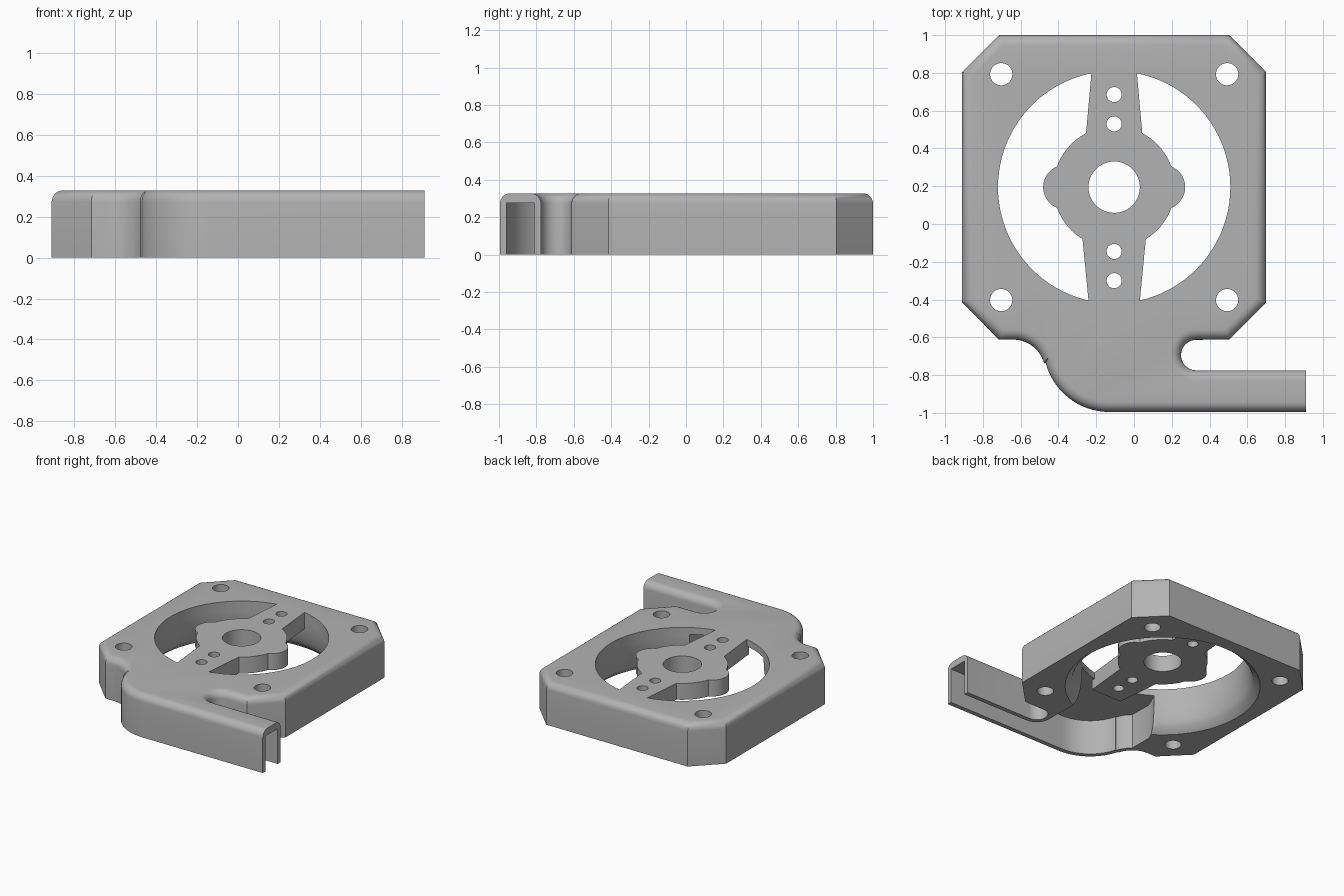
import bpy, bmesh
from math import sin, cos, pi, radians, sqrt

if "Cube" in bpy.data.objects:
    bpy.data.objects.remove(bpy.data.objects["Cube"])

HEIGHT = 0.328
CX, CY = -0.105, 0.195      # fan axis
R_HOLE, R_MOUTH = 0.615, 0.70

grey = bpy.data.materials.new("light grey plastic")
grey.use_nodes = True
grey.diffuse_color = (0.45, 0.45, 0.45, 1)
grey.node_tree.nodes["Principled BSDF"].inputs["Base Color"].default_value = (0.45, 0.45, 0.45, 1)


def arc(x, y, r, start, end, n=12):
    angles = [radians(start + (end - start) * i / n) for i in range(n + 1)]
    return [(x + r * cos(a), y + r * sin(a)) for a in angles]


def finish(name, bm):
    bmesh.ops.recalc_face_normals(bm, faces=bm.faces)
    mesh = bpy.data.meshes.new(name)
    bm.to_mesh(mesh)
    bm.free()
    mesh.materials.append(grey)
    obj = bpy.data.objects.new(name, mesh)
    bpy.context.collection.objects.link(obj)
    return obj


def prism(name, points, z0, z1, fillet=0, flat_end=None):
    """Extrude an outline; optionally round its top rim except at x = flat_end."""
    bm = bmesh.new()
    face = bm.faces.new([bm.verts.new((x, y, z0)) for x, y in points])
    top = bmesh.ops.extrude_face_region(bm, geom=[face], use_keep_orig=True)["geom"]
    for v in top:
        if isinstance(v, bmesh.types.BMVert):
            v.co.z = z1
    bmesh.ops.recalc_face_normals(bm, faces=bm.faces)
    if fillet:
        rim = [e for e in bm.edges if all(v.co.z > z1 - 1e-4 for v in e.verts)
               and not all(abs(v.co.x - flat_end) < 1e-4 for v in e.verts)]
        bmesh.ops.bevel(bm, geom=rim, offset=fillet, segments=6, profile=0.5,
                        affect='EDGES', clamp_overlap=False)
    return finish(name, bm)


def disc(name, x, y, r, z0, z1, n=48):
    return prism(name, arc(x, y, r, 0, 360, n)[:-1], z0, z1)


def lathe(name, profile, n=96):
    """Closed solid turned about the fan axis from (radius, z) points."""
    bm = bmesh.new()
    rings = [[bm.verts.new((CX + r * cos(2 * pi * i / n), CY + r * sin(2 * pi * i / n), z))
              for i in range(n)] for r, z in profile]
    for a, b in zip(rings, rings[1:]):
        for i in range(n):
            j = (i + 1) % n
            bm.faces.new((a[i], a[j], b[j], b[i]))
    bm.faces.new(rings[0])
    bm.faces.new(rings[-1])
    return finish(name, bm)


def combine(target, tool, operation):
    tool.hide_render = True
    mod = target.modifiers.new("combine", 'BOOLEAN')
    mod.operation, mod.solver, mod.object = operation, 'EXACT', tool
    bpy.context.view_layer.objects.active = target
    bpy.ops.object.modifier_apply(modifier=mod.name)
    bpy.data.objects.remove(tool)


# Housing: chamfered plate running into the curved outlet duct
outline = [(-0.715, 1), (-0.91, 0.805), (-0.91, -0.415), (-0.715, -0.612)]
outline += arc(-0.64, -0.782, 0.17, 90, 15)
outline += arc(-0.13, -0.645, 0.35, 195, 270, 16)
outline += [(0.91, -0.995), (0.91, -0.775)]
outline += arc(0.33, -0.694, 0.081, 270, 90, 16)
outline += [(0.505, -0.612), (0.70, -0.415), (0.70, 0.805), (0.505, 1)]
housing = prism("fan_housing", outline, 0, HEIGHT, 0.055, 0.91)

# Duct channel, open underneath and at the outlet
channel = [(1, -0.81), (1, -0.96)]
channel += arc(-0.13, -0.645, 0.315, 270, 195, 16)
channel += arc(-0.64, -0.782, 0.205, 15, 50, 6)
channel += [(-0.51, -0.44), (-0.4, -0.2), (0.2, -0.2), (0.215, -0.6)]
channel += arc(0.33, -0.694, 0.116, 180, 270, 8)
combine(housing, prism("channel_cutter", channel, -0.1, 0.275), 'DIFFERENCE')

# Fan opening, flared towards the underside
flare = 0.25
profile = [(R_MOUTH, -0.1)]
for i in range(13):
    t = 1 - i / 12
    t = t * t
    profile.append((R_MOUTH - (R_MOUTH - R_HOLE) * sqrt(1 - (1 - (1 - t)) ** 2), flare * (1 - t)))
profile.append((R_HOLE, 0.5))
combine(housing, lathe("opening_cutter", profile), 'DIFFERENCE')

# Corner screw holes
for sx in (-1, 1):
    for sy in (-1, 1):
        hole = disc("screw_cutter", CX + sx * 0.598, CY + sy * 0.598, 0.059, -0.1, 0.5, 32)
        combine(housing, hole, 'DIFFERENCE')

# Motor hub with side lobes and two tapered arms
Z0 = 0.2
hub = disc("motor_hub", CX, CY, 0.322, Z0, HEIGHT, 72)
for s in (-1, 1):
    combine(hub, disc("lobe", CX + s * 0.258, CY, 0.118, Z0, HEIGHT), 'UNION')
for s, tip, root in ((1, 0.118, 0.152), (-1, 0.133, 0.17)):
    arm = [(CX - root, CY + s * 0.25), (CX + root, CY + s * 0.25),
           (CX + tip, CY + s * 0.63), (CX - tip, CY + s * 0.63)]
    combine(hub, prism("arm", arm, Z0, HEIGHT), 'UNION')

# Shaft hole and arm screw holes
combine(hub, disc("shaft_cutter", CX, CY, 0.136, -0.1, 0.5), 'DIFFERENCE')
for y in (0.685, 0.53, -0.145, -0.3):
    combine(hub, disc("arm_hole_cutter", CX, y, 0.04, -0.1, 0.5, 28), 'DIFFERENCE')

# Smooth curved walls, sharp corners
bpy.ops.object.select_all(action='DESELECT')
for obj in (housing, hub):
    obj.select_set(True)
    bpy.context.view_layer.objects.active = obj
bpy.ops.object.shade_smooth_by_angle(angle=radians(30))
